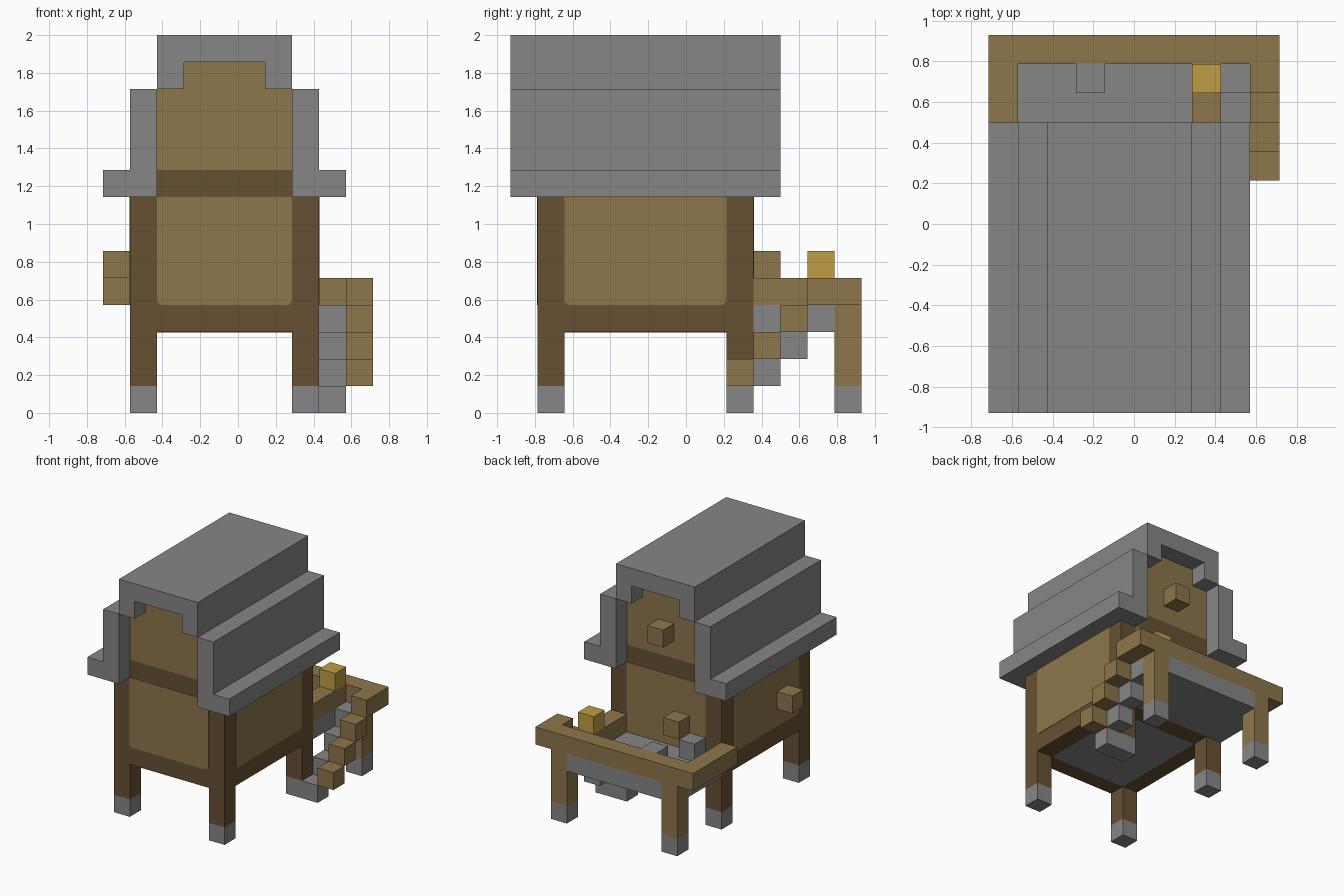
import bpy
import bmesh
from mathutils import Vector

if "Cube" in bpy.data.objects:
    bpy.data.objects.remove(bpy.data.objects["Cube"], do_unlink=True)

U = 1 / 7                       # edge of one block
ORIGIN = Vector((5, 6.5, 0))    # grid point at the model's centre
MID = 4.5                       # middle line of the house
SKIN = 0.02                     # thickness of panels, in blocks
CUT = 0.13                      # cut corner of panels, in blocks


def material(name, *rgb):
    mat = bpy.data.materials.new(name)
    mat.use_nodes = True
    mat.diffuse_color = (*rgb, 1)
    mat.node_tree.nodes["Principled BSDF"].inputs["Base Color"].default_value = (*rgb, 1)
    return mat


WOOD = material("wood", 0.27, 0.18, 0.07)
DARK = material("dark_wood", 0.135, 0.081, 0.033)
STONE = material("stone", 0.238, 0.238, 0.238)
LAMP = material("lamp_yellow", 0.53, 0.34, 0.058)


def prism(name, outline, push, mat):
    """Extrude a flat outline, given in blocks, along a vector."""
    bm = bmesh.new()
    face = bm.faces.new([bm.verts.new((Vector(p) - ORIGIN) * U) for p in outline])
    new = bmesh.ops.extrude_face_region(bm, geom=[face])["geom"]
    bmesh.ops.translate(bm, vec=Vector(push) * U,
                        verts=[g for g in new if isinstance(g, bmesh.types.BMVert)])
    bmesh.ops.recalc_face_normals(bm, faces=bm.faces)
    mesh = bpy.data.meshes.new(name)
    bm.to_mesh(mesh)
    bm.free()
    mesh.materials.append(mat)
    obj = bpy.data.objects.new(name, mesh)
    bpy.context.collection.objects.link(obj)
    return obj


def box(name, corner, size, mat):
    x, y, z = corner
    w, d, h = size
    base = [(x, y, z), (x + w, y, z), (x + w, y + d, z), (x, y + d, z)]
    return prism(name, base, (0, 0, h), mat)


def block(name, corner, mat):
    return box(name, corner, (1, 1, 1), mat)


def panel_outline(a, b, low, high, top_cut=0):
    """Rectangle with cut lower corners and optional cut upper corners."""
    pts = [(a + CUT, low), (b - CUT, low), (b, low + CUT)]
    pts += [(b, high - CUT), (b - CUT, high)] if top_cut else [(b, high)]
    pts += [(a + CUT, high), (a, high - CUT)] if top_cut else [(a, high)]
    return pts + [(a, low + CUT)]


# House body, cross beam and gable
box("house_body", (1, 1, 3), (7, 8, 5), DARK)
box("cross_beam", (2, 1, 8), (5, 8, 1), DARK)
box("gable", (2, 1, 9), (5, 8, 3), WOOD)
box("gable_top", (3, 1, 12), (3, 8, 1), WOOD)

# Wall panels on all four sides and floor panel below
for side, y, out in (("front", 1, -1), ("back", 9, 1)):
    prism(side + "_panel", [(a, y, z) for a, z in panel_outline(2, 7, 4, 8)],
          (0, out * SKIN, 0), WOOD)
for side, x, out in (("right", 1, -1), ("left", 8, 1)):
    prism(side + "_panel", [(x, a, z) for a, z in panel_outline(2, 8, 4, 8)],
          (out * SKIN, 0, 0), WOOD)
prism("underfloor", [(a, b, 3) for a, b in panel_outline(2, 7, 2, 8, 1)],
      (0, 0, -SKIN), STONE)

# Legs with stone feet
for x, y, side, mat, top in ((1, 1, "front_right", DARK, 3), (7, 1, "front_left", DARK, 3),
                             (1, 8, "back_right", DARK, 3), (7, 8, "back_left", DARK, 3),
                             (1, 12, "deck_right", WOOD, 4), (8, 12, "deck_left", WOOD, 4)):
    block(side + "_foot", (x, y, 0), STONE)
    box(side + "_leg", (x, y, 1), (1, 1, top - 1), mat)

# Stepped roof: half outline mirrored about the middle line
half = [(1.5, 13), (1.5, 12), (2.5, 12), (2.5, 8), (4.5, 8), (4.5, 9),
        (3.5, 9), (3.5, 12), (2.5, 12), (2.5, 14)]
# keep the thin corner joined by splitting the roof into tiers
box("roof_ridge", (2, 0, 13), (5, 10, 1), STONE)
for side, s in (("right", -1), ("left", 1)):
    for tier, inner, width, low, high in (("upper", 1.5, 1, 12, 13),
                                          ("middle", 2.5, 1, 9, 12),
                                          ("eave", 2.5, 2, 8, 9)):
        x = MID + s * inner - (width if s < 0 else 0)
        box(side + "_roof_" + tier, (x, 0, low), (width, 10, high - low), STONE)

# Deck floor and railing
box("deck_floor", (1, 9, 3), (7, 3, 1), STONE)
box("deck_edge", (2, 12, 3), (6, 1, 1), STONE)
box("back_rail", (0, 12, 4), (10, 1, 1), WOOD)
box("right_rail", (0, 9, 4), (1, 3, 1), WOOD)
box("inner_rail", (7, 9, 4), (1, 3, 1), WOOD)

# Stairs, each tread with a railing block beside it
for n in range(4):
    block("stair_tread", (8, 8 + n, n), STONE)
    block("stair_rail", (9, 8 + n, n + 1), WOOD)

# Lamp, stone seats and wall knobs
block("lamp", (7, 11, 5), LAMP)
for spot in ((3, 11, 4), (2, 9, 4)):
    block("stone_seat", spot, STONE)
for spot in ((4, 9, 10), (3, 9, 5), (0, 3, 5)):
    block("wall_knob", spot, WOOD)
